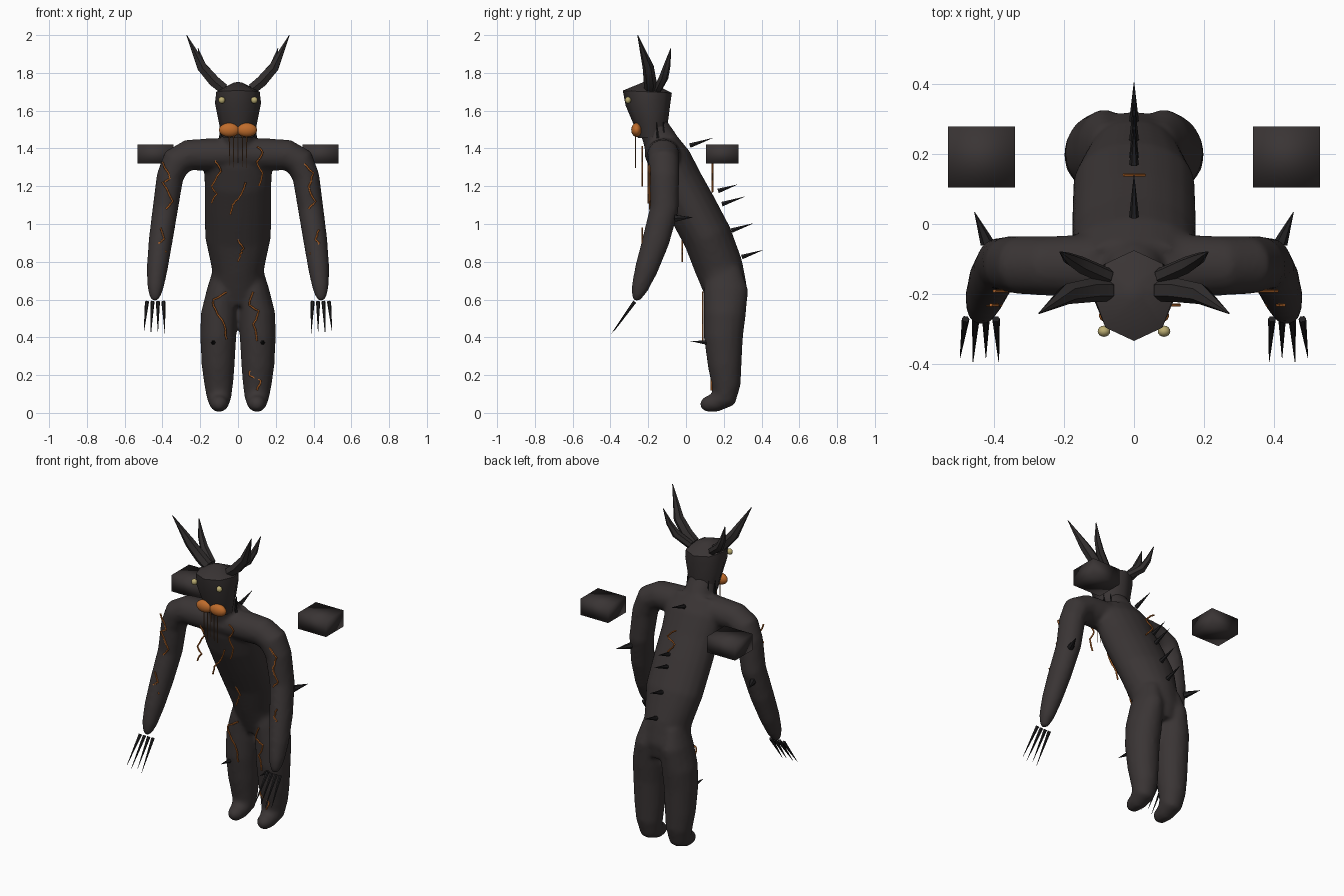
import bpy, bmesh, random
from math import cos, sin, tau, radians
from mathutils import Vector, Matrix

random.seed(4)
old = bpy.data.objects.get("Cube")
if old:
    bpy.data.objects.remove(old, do_unlink=True)


def material(name, r, g, b):
    m = bpy.data.materials.new(name)
    m.use_nodes = True
    m.diffuse_color = (r, g, b, 1)
    bsdf = m.node_tree.nodes["Principled BSDF"]
    bsdf.inputs["Base Color"].default_value = (r, g, b, 1)
    bsdf.inputs["Roughness"].default_value = 0.8
    return m


SKIN = material("charcoal_skin", .042, .035, .035)
HORN = material("dark_horn", .032, .028, .028)
CLAW = material("black_claw", .015, .014, .015)
EMBER = material("ember_orange", .52, .15, .025)
DRIP = material("brown_drip", .25, .11, .045)
EYE = material("pale_yellow", .5, .42, .17)
X, Y, Z = (Vector(a) for a in ((1, 0, 0), (0, 1, 0), (0, 0, 1)))


def loft(bm, path, radii, ref, sides):
    """Skin elliptical rings along a path; each radius is (along ref, across)."""
    path = [Vector(p) for p in path]
    rings = []
    for i, p in enumerate(path):
        t = (path[min(i + 1, len(path) - 1)] - path[max(i - 1, 0)]).normalized()
        u = (ref - t * ref.dot(t)).normalized()
        v = t.cross(u)
        a, b = radii[i]
        rings.append([bm.verts.new(p + u * a * cos(k * tau / sides) + v * b * sin(k * tau / sides))
                      for k in range(sides)])
    for r, q in zip(rings, rings[1:]):
        for k in range(sides):
            n = (k + 1) % sides
            bm.faces.new((r[k], r[n], q[n], q[k]))
    bm.faces.new(rings[0][::-1])
    bm.faces.new(rings[-1])


def finish(bm, name, mat, angle=180):
    bmesh.ops.recalc_face_normals(bm, faces=bm.faces[:])
    me = bpy.data.meshes.new(name)
    bm.to_mesh(me)
    bm.free()
    me.materials.append(mat)
    ob = bpy.data.objects.new(name, me)
    bpy.context.collection.objects.link(ob)
    bpy.ops.object.select_all(action='DESELECT')
    ob.select_set(True)
    bpy.context.view_layer.objects.active = ob
    if angle == 180:
        bpy.ops.object.shade_smooth()
    else:
        bpy.ops.object.shade_smooth_by_angle(angle=radians(angle))
    return ob


def tube(name, mat, path, radii, ref=Y, sides=6, angle=40):
    bm = bmesh.new()
    loft(bm, path, [(r, r) for r in radii], ref, sides)
    return finish(bm, name, mat, angle)


def spike(name, base, tip, r, ref=X):
    return tube(name, CLAW, (base, tip), (r, .0008), ref)


def ball(name, mat, centre, size):
    bm = bmesh.new()
    bmesh.ops.create_uvsphere(bm, u_segments=16, v_segments=10, radius=1,
                              matrix=Matrix.LocRotScale(Vector(centre), None, Vector(size)))
    return finish(bm, name, mat)


def crack(name, y, points):
    """Jagged glowing seam lying in a plane of constant y."""
    path = []
    for (xa, za), (xb, zb) in zip(points, points[1:]):
        for f in (0, .33, .67):
            j = random.uniform(-.007, .007) if f else 0
            path.append((xa + (xb - xa) * f + j, y, za + (zb - za) * f))
    path.append((points[-1][0], y, points[-1][1]))
    tube(name, EMBER, path, [.005] * len(path), Y, 5)


# Body: torso, neck, shoulders with arms, and legs fused into one skin
bm = bmesh.new()
loft(bm, [(0, -.13, 1.43), (0, -.09, 1.34), (0, -.04, 1.22), (0, .03, 1.09), (0, .115, .93),
          (0, .175, .77), (0, .21, .65), (0, .215, .57)],
     [(.16, .09), (.185, .118), (.178, .128), (.178, .13), (.175, .13),
      (.14, .128), (.14, .115), (.1, .09)], X, 20)
loft(bm, [(0, -.11, 1.36), (0, -.14, 1.45), (0, -.18, 1.53)],
     [(.12, .1), (.09, .09), (.08, .075)], X, 16)
for s in (1, -1):
    loft(bm, [(0, -.12, 1.37), (s * .16, -.12, 1.368), (s * .26, -.12, 1.365), (s * .325, -.118, 1.33),
              (s * .36, -.115, 1.25), (s * .385, -.115, 1.08), (s * .41, -.16, .91),
              (s * .428, -.21, .76), (s * .437, -.245, .66), (s * .44, -.262, .61), (s * .44, -.268, .59)],
         [(.1, .085), (.09, .085), (.085, .083), (.084, .082), (.08, .072), (.077, .068),
          (.073, .064), (.062, .056), (.046, .043), (.028, .027), (.01, .01)], Y, 16)
    loft(bm, [(s * .07, .2, .76), (s * .085, .212, .65), (s * .1, .205, .52), (s * .105, .198, .4),
              (s * .105, .205, .25), (s * .102, .212, .15), (s * .1, .2, .08),
              (s * .1, .15, .052), (s * .1, .1, .045), (s * .1, .074, .045)],
         [(.06, .09), (.08, .118), (.098, .112), (.096, .104), (.088, .09), (.077, .078),
          (.065, .07), (.053, .05), (.042, .04), (.016, .016)], X, 16)
body = finish(bm, "body", SKIN)
remesh = body.modifiers.new("fuse", 'REMESH')
remesh.mode = 'VOXEL'
remesh.voxel_size = .012
remesh.use_smooth_shade = True
soften = body.modifiers.new("soften", 'SMOOTH')
soften.factor = .5
soften.iterations = 8

# Head: tapered eight-sided block
bm = bmesh.new()
loft(bm, [(0, -.18, 1.46), (0, -.185, 1.53), (0, -.2, 1.64), (0, -.205, 1.7), (0, -.195, 1.745)],
     [(.085, .075), (.1, .09), (.122, .12), (.115, .13), (.03, .03)], X, 8)
finish(bm, "head", SKIN, 50)

# Face: mouth lobes, drips below them, and eyes
for i in range(5):
    x = (i - 2) * .023
    low = random.uniform(1.29, 1.37)
    tube("mouth_drip", DRIP, ((x, -.268, 1.48), (x, -.268, low)), (.0035, .002), sides=5)
for s in (1, -1):
    ball("mouth_lobe", EMBER, (s * .046, -.262, 1.498), (.055, .028, .037))
    ball("eye", EYE, (s * .086, -.307, 1.656), (.018, .016, .018))

    # Horns: a large front pair and a smaller rear pair
    tube("front_horn", HORN, ((s * .075, -.19, 1.715), (s * .125, -.19, 1.755), (s * .19, -.2, 1.83),
                              (s * .272, -.256, 2)), (.032, .034, .03, .002))
    tube("rear_horn", HORN, ((s * .075, -.15, 1.715), (s * .15, -.118, 1.775),
                             (s * .185, -.1, 1.84), (s * .212, -.08, 1.93)), (.024, .025, .018, .002))

    # Claws, elbow and knee spikes
    for i in range(4):
        x = .395 + .029 * i
        spike("claw", (s * x, -.272, .588), (s * (x + .008 * (i - 1)), -.395 + .012 * (i % 2), .42 + .01 * (i % 2)), .011)
    spike("elbow_spike", (s * .42, -.055, 1.03), (s * .457, .035, 1.035), .02)
    spike("knee_spike", (s * .13, .11, .372), (s * .135, .025, .38), .013)

    # Neck bristles
    for x, y in ((.09, -.15), (.07, -.115), (.035, -.105)):
        spike("neck_bristle", (s * x, y, 1.455), (s * x * 1.05, y - .005, 1.54), .01)

    # Floating blocks behind the shoulders
    bm = bmesh.new()
    bmesh.ops.create_cube(bm, size=1, matrix=Matrix.LocRotScale(
        Vector((s * .437, .192, 1.37)), None, Vector((.192, .174, .1))))
    finish(bm, "floating_block", SKIN)

# Spine spikes
for y, z, reach in ((.02, 1.415, .12), (.17, 1.175, .1), (.19, 1.105, .12), (.24, .965, .115), (.295, .825, .11)):
    spike("spine_spike", (0, y, z), (0, y + reach, z + reach * .33), .014)

# Glowing cracks
crack("chest_crack_right", -.2, [(-.1, 1.39), (-.12, 1.33), (-.09, 1.28), (-.14, 1.2), (-.11, 1.16), (-.14, 1.11)])
crack("chest_crack_left", -.232, [(.1, 1.41), (.13, 1.38), (.1, 1.33), (.13, 1.27), (.11, 1.2)])
crack("chest_crack_middle", -.19, [(.04, 1.22), (0, 1.13), (-.03, 1.1), (-.04, 1.05)])
crack("belly_crack", -.02, [(0, .92), (.03, .87), (.01, .84), (0, .8)])
crack("upper_arm_crack_right", -.192, [(-.4, 1.33), (-.36, 1.24), (-.4, 1.22), (-.345, 1.12), (-.38, 1.08)])
crack("upper_arm_crack_left", -.192, [(.35, 1.32), (.4, 1.27), (.375, 1.2), (.41, 1.12), (.375, 1.08)])
crack("forearm_crack_right", -.232, [(-.41, .98), (-.39, .92), (-.42, .9), (-.38, .85)])
crack("forearm_crack_left", -.232, [(.43, .97), (.41, .92), (.43, .9), (.38, .84)])
crack("thigh_crack_right", .088, [(-.06, .64), (-.13, .6), (-.12, .55), (-.07, .46), (-.06, .39)])
crack("thigh_crack_left", .088, [(.08, .64), (.06, .57), (.11, .54), (.08, .47), (.1, .38)])
crack("shin_crack", .135, [(.08, .25), (.06, .2), (.12, .17), (.1, .12)])
crack("back_crack", .14, [(-.03, 1.32), (.03, 1.27), (-.02, 1.23), (.03, 1.17)])
